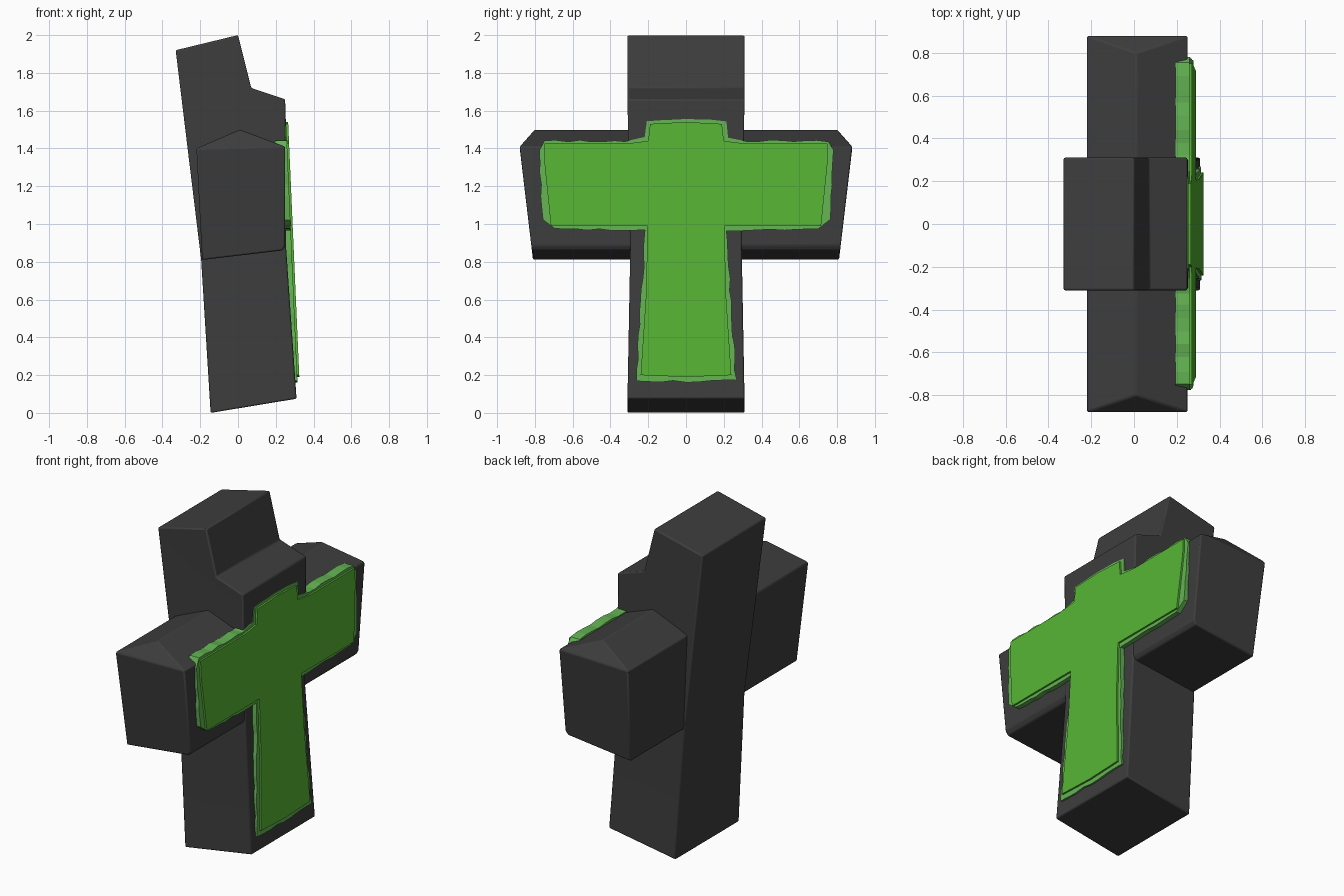
import bpy, bmesh, math, random
from mathutils import Vector

if "Cube" in bpy.data.objects:
    bpy.data.objects.remove(bpy.data.objects["Cube"])

random.seed(4)


def material(name, rgb):
    m = bpy.data.materials.new(name)
    m.diffuse_color = (*rgb, 1)
    m.use_nodes = True
    m.node_tree.nodes["Principled BSDF"].inputs["Base Color"].default_value = m.diffuse_color
    return m


DARK = material("charcoal", (0.047, 0.047, 0.047))
GREEN = material("bright green", (0.095, 0.46, 0.035))
RIM = material("soft green", (0.125, 0.45, 0.085))


def make(name, verts, faces, mat, bevel=0.0):
    me = bpy.data.meshes.new(name)
    me.from_pydata(verts, [], faces)
    bm = bmesh.new()
    bm.from_mesh(me)
    bmesh.ops.recalc_face_normals(bm, faces=bm.faces)
    bm.to_mesh(me)
    bm.free()
    me.materials.append(mat)
    ob = bpy.data.objects.new(name, me)
    bpy.context.collection.objects.link(ob)
    if bevel:
        b = ob.modifiers.new("soft_edges", 'BEVEL')
        b.width, b.segments, b.limit_method = bevel, 2, 'ANGLE'
        b.angle_limit = math.radians(25)
        bpy.context.view_layer.objects.active = ob
        ob.select_set(True)
        bpy.ops.object.shade_smooth_by_angle(angle=math.radians(30))
        ob.select_set(False)
    return ob


def sweep(name, profile, caps, bevel):
    """Closed side profile of (x, z, half width), mirrored across y."""
    n = len(profile)
    verts = [(x, s * w, z) for s in (-1, 1) for x, z, w in profile]
    faces = [(i, (i + 1) % n, (i + 1) % n + n, i + n) for i in range(n)]
    for c in caps:
        faces += [tuple(c), tuple(i + n for i in reversed(c))]
    return make(name, verts, faces, DARK, bevel)


# Upright post, leaning back at the top with a sloped shoulder step
sweep("upright_post",
      [(-.145, 0, .31), (.31, .075, .31), (.255, .87, .295), (.25, 1.66, .31),
       (.07, 1.72, .31), (0, 2, .31), (-.33, 1.92, .31), (-.195, .81, .295)],
      [(0, 1, 2, 7), (7, 2, 3, 4, 5, 6)], .008)

# Crossbar with a ridged top, hipped at both ends
sweep("crossbar",
      [(-.19, .81, .81), (.235, .86, .815), (.25, .885, .82), (.25, 1.41, .88),
       (.01, 1.5, .80), (-.22, 1.40, .88)],
      [(0, 1, 2, 3, 5), (3, 4, 5)], .008)


def front_x(z):
    return .265 + (1.55 - z) * .0438


def plate(name, half, back, drop, mat, jitter):
    """Slab following the sloped front, from a half outline of (y, z)."""
    outline = half + [(-y, z) for y, z in reversed(half) if y > 0]
    pts = []
    for i, p in enumerate(outline):
        a, b = Vector(p), Vector(outline[(i + 1) % len(outline)])
        steps = max(1, int((b - a).length / .06)) if jitter else 1
        for k in range(steps):
            q = a.lerp(b, k / steps)
            pts.append((q.x + random.uniform(-jitter, jitter),
                        q.y + random.uniform(-jitter, jitter)))
    n = len(pts)
    verts = [(back, y, z) for y, z in pts]
    verts += [(front_x(z) - drop, y, z) for y, z in pts]
    faces = [(i, (i + 1) % n, (i + 1) % n + n, i + n) for i in range(n)]
    faces += [tuple(range(n)), tuple(range(2 * n - 1, n - 1, -1))]
    return make(name, verts, faces, mat)


# Ragged lower rim of the green inlay
plate("inlay_rim",
      [(0, 1.56), (.12, 1.555), (.21, 1.54), (.22, 1.46), (.32, 1.44),
       (.75, 1.44), (.78, 1.39), (.76, 1.02), (.70, .975), (.215, .965),
       (.235, .65), (.265, .17), (0, .165)], .195, .011, RIM, .005)

# Raised green inlay panel
plate("inlay_panel",
      [(0, 1.54), (.19, 1.53), (.20, 1.44), (.32, 1.425), (.75, 1.425),
       (.75, 1.33), (.715, .99), (.205, .99), (.21, .65), (.24, .20),
       (0, .19)], .22, 0, GREEN, 0)
